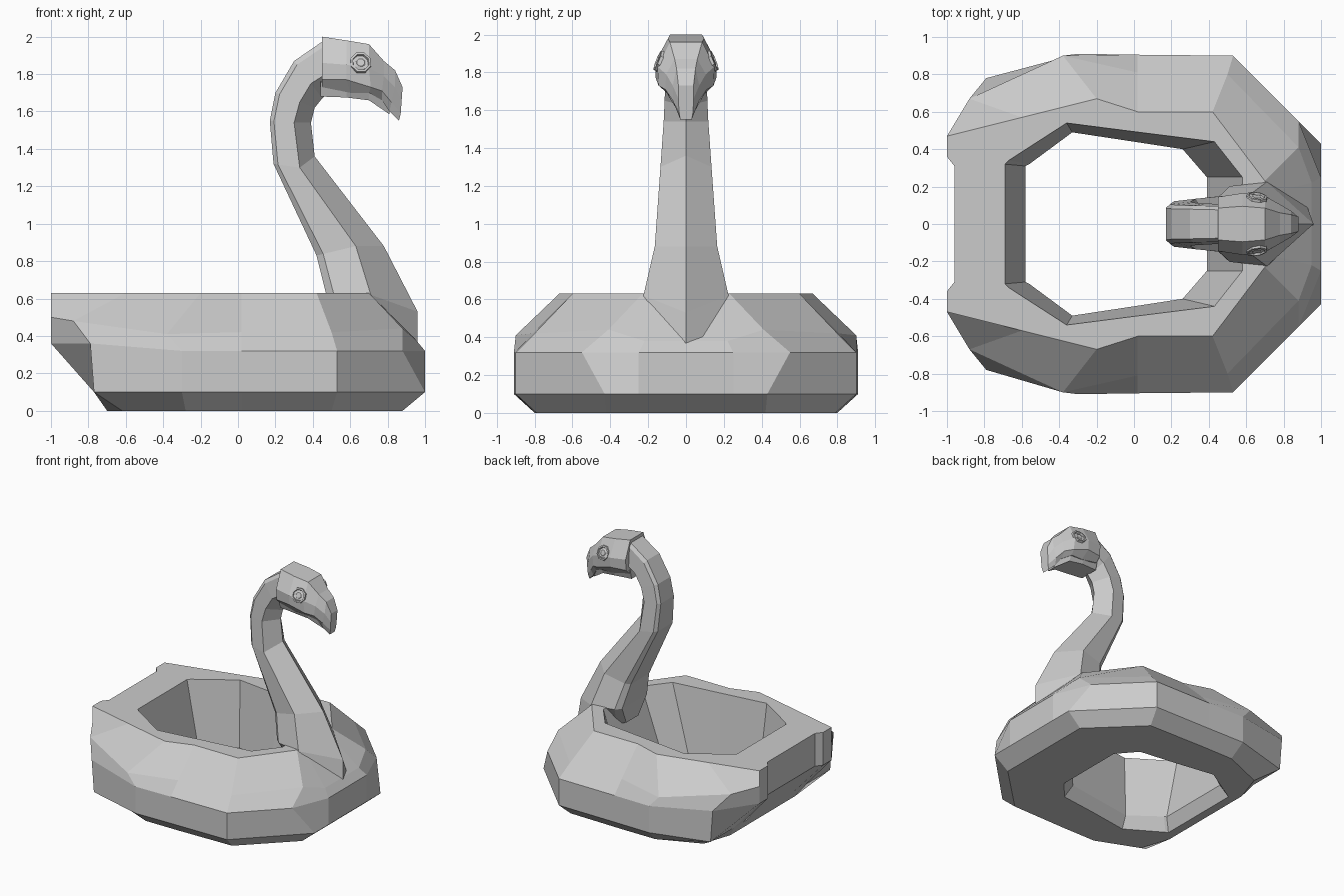
import bpy, bmesh, math
from mathutils import Vector, Matrix

mat = bpy.data.materials.new("plain grey")
mat.diffuse_color = (0.6, 0.6, 0.6, 1)


def finish(name, bm):
    bmesh.ops.recalc_face_normals(bm, faces=bm.faces)
    me = bpy.data.meshes.new(name)
    bm.to_mesh(me)
    bm.free()
    me.materials.append(mat)
    ob = bpy.data.objects.new(name, me)
    bpy.context.collection.objects.link(ob)
    return ob


def loft(name, rings, loop=False):
    """Bridge equal rings of points; cap the ends unless it loops."""
    bm = bmesh.new()
    vs = [[bm.verts.new(p) for p in r] for r in rings]
    n = len(vs[0])
    for i in range(len(vs) if loop else len(vs) - 1):
        a, b = vs[i], vs[(i + 1) % len(vs)]
        for j in range(n):
            k = (j + 1) % n
            bm.faces.new((a[j], a[k], b[k], b[j]))
    if not loop:
        bm.faces.new(vs[0])
        bm.faces.new(vs[-1])
    return finish(name, bm)


# Float ring: half of the stations, front to back. Each is
# bottom outer, low outer, middle outer, shoulder, top outer, top inner, low inner (x, y)
# followed by the heights of middle, shoulder
stations = [
    [(.88, .25), (1, .25), (1, .25), (.95, .22), (.70, .16), (.58, .12), (.39, .12), .32, .38],
    [(.88, .42), (1, .43), (.88, .55), (.88, .41), (.70, .23), (.58, .25), (.39, .25), .32, .44],
    [(.50, .79), (.53, .90), (.53, .90), (.50, .80), (.42, .60), (.43, .44), (.26, .40), .32, .42],
    [(.02, .80), (.02, .905), (.02, .905), (.02, .81), (.02, .60), (.03, .49), (0, .44), .32, .42],
    [(-.28, .80), (-.30, .91), (-.30, .91), (-.38, .90), (-.20, .67), (-.36, .54), (-.33, .49), .32, .41],
    [(-.62, .66), (-.77, .78), (-.79, .78), (-.88, .67), (-.60, .57), (-.67, .34), (-.56, .32), .36, .48],
    [(-.70, .42), (-.77, .47), (-1, .47), (-1, .47), (-1, .47), (-.69, .32), (-.58, .31), .36, .50],
    [(-.70, .36), (-.77, .36), (-1, .36), (-1, .36), (-1, .36), (-.69, .31), (-.58, .30), .36, .50],
    [(-.70, .31), (-.77, .31), (-.96, .31), (-.96, .31), (-.96, .31), (-.69, .29), (-.58, .28), .36, .50],
]


def station(s):
    zs = [0, .1, s[7], s[8], .63, .63, .1]
    pts = [(x, y, z) for (x, y), z in zip(s[:7], zs)]
    x, y = s[6]
    return pts + [(x + (.05 if x > .1 else -.05 if x < -.4 else 0), y + .04, 0)]


half = [station(s) for s in stations]
other = [[(x, -y, z) for x, y, z in r] for r in reversed(half)]
loft("float_ring", half + other, loop=True)

# Neck: back, middle and front ridge (x, z) plus half width
neck = [
    ((.49, .48), (.92, .37), (.96, .37), .11),
    ((.47, .63), (.71, .62), (.96, .53), .225),
    ((.42, .83), (.63, .88), (.78, .88), .165),
    ((.19, 1.32), (.33, 1.30), (.41, 1.36), .135),
    ((.17, 1.55), (.30, 1.54), (.39, 1.54), .118),
    ((.20, 1.70), (.33, 1.65), (.41, 1.62), .113),
    ((.30, 1.87), (.39, 1.75), (.45, 1.67), .110),
    ((.46, 1.98), (.47, 1.80), (.47, 1.69), .105),
]
rings = []
for b, m, f, w in neck:
    b, m = Vector(b), Vector(m)
    e = b + (m - b) * .17
    side = [(b.x, .72 * w, b.y), (e.x, .9 * w, e.y), (m.x, w, m.y)]
    rings.append(side + [(f[0], 0, f[1])] + [(x, -y, z) for x, y, z in reversed(side)])
loft("neck", rings)

# Head and hooked beak: (x, half width, z) from crown to chin
head = [
    [(.45, .085, 2.0), (.45, .145, 1.86), (.45, .14, 1.77), (.45, .10, 1.73)],
    [(.58, .095, 1.98), (.58, .165, 1.85), (.58, .16, 1.77), (.60, .11, 1.70)],
    [(.70, .085, 1.96), (.70, .150, 1.83), (.71, .145, 1.73), (.70, .11, 1.70)],
    [(.78, .060, 1.87), (.78, .105, 1.79), (.77, .11, 1.71), (.77, .07, 1.66)],
    [(.84, .050, 1.82), (.84, .070, 1.73), (.82, .07, 1.65), (.81, .05, 1.60)],
    [(.88, .040, 1.73), (.875, .04, 1.66), (.87, .037, 1.59), (.86, .03, 1.55)],
]
loft("head", [r + [(x, -y, z) for x, y, z in reversed(r)] for r in head])

# Lower jaw tucked under the beak
jaw = [(.44, .10, 1.76, 1.68), (.58, .115, 1.72, 1.675), (.70, .105, 1.71, 1.66), (.81, .045, 1.64, 1.585)]
loft("lower_jaw", [[(x, w, a), (x, w * .8, b), (x, -w * .8, b), (x, -w, a)] for x, w, a, b in jaw])

# Eyes: raised octagonal rim with a sunken faceted pupil
profile = [(.064, -.03), (.058, .012), (.046, .014), (.040, -.004), (.022, .008)]
for side, name in ((1, "left_eye"), (-1, "right_eye")):
    rot = Vector((.15, side, .40)).to_track_quat('Z', 'Y').to_matrix().to_4x4()
    place = Matrix.Translation((.655, side * .139, 1.86)) @ rot
    loft(name, [[place @ Vector((r * math.cos(a), r * math.sin(a), h))
                 for a in (math.tau * (i + .5) / 8 for i in range(8))] for r, h in profile])
